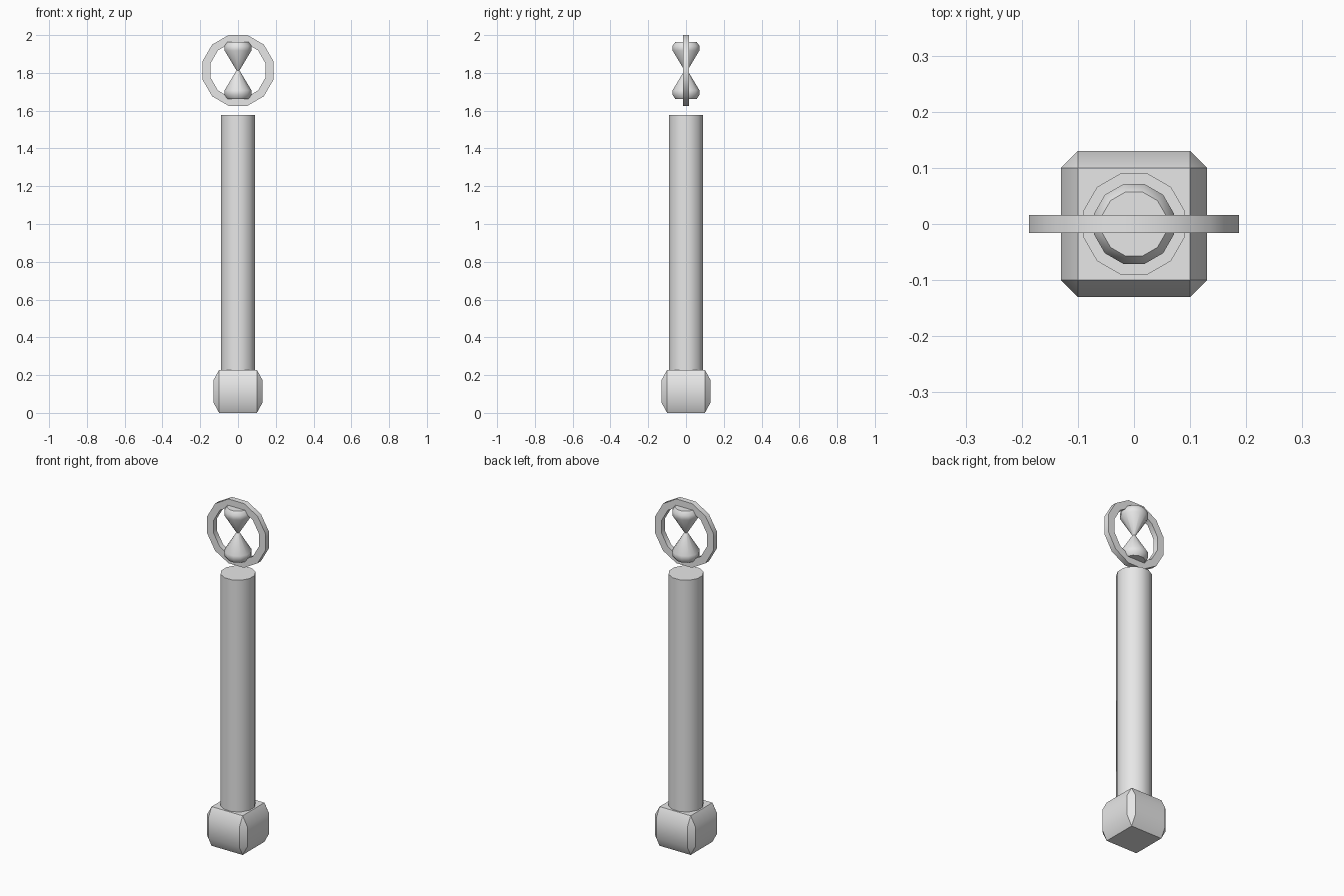
import bpy, bmesh, math
from mathutils import Matrix

SIDES = 12
FIT = 1 / math.cos(math.pi / SIDES)  # flat-to-flat radius -> corner radius

cube = bpy.data.objects.get("Cube")
if cube:
    bpy.data.objects.remove(cube, do_unlink=True)

grey = bpy.data.materials.new("plain grey")
grey.use_nodes = True
grey.diffuse_color = (0.8, 0.8, 0.8, 1)
grey.node_tree.nodes["Principled BSDF"].inputs["Base Color"].default_value = (0.8, 0.8, 0.8, 1)


def finish(bm, name):
    """Turn a bmesh into a shaded object."""
    bmesh.ops.recalc_face_normals(bm, faces=bm.faces)
    mesh = bpy.data.meshes.new(name)
    bm.to_mesh(mesh)
    bm.free()
    mesh.materials.append(grey)
    obj = bpy.data.objects.new(name, mesh)
    bpy.context.collection.objects.link(obj)
    bpy.ops.object.select_all(action='DESELECT')
    obj.select_set(True)
    bpy.context.view_layer.objects.active = obj
    bpy.ops.object.shade_smooth_by_angle(angle=math.radians(35))
    return obj


def lathe(name, profile, closed=False, matrix=Matrix()):
    """Turn a (radius, height) profile around z, flats facing the axes."""
    bm = bmesh.new()
    rings = []
    for r, z in profile:
        ring = []
        for i in range(SIDES):
            a = math.tau * (i + 0.5) / SIDES
            ring.append(bm.verts.new((r * FIT * math.cos(a), r * FIT * math.sin(a), z)))
        rings.append(ring)
    pairs = list(zip(rings, rings[1:]))
    if closed:
        pairs.append((rings[-1], rings[0]))
    else:
        bm.faces.new(rings[0])
        bm.faces.new(rings[-1])
    for low, high in pairs:
        for i in range(SIDES):
            j = (i + 1) % SIDES
            bm.faces.new((low[i], low[j], high[j], high[i]))
    bm.transform(matrix)
    return finish(bm, name)


# Base block: a cube with bulging sides and bevelled upright corners
bm = bmesh.new()
for sx in (-1, 1):
    for sy in (-1, 1):
        for z in (0, 0.228):
            bm.verts.new((0.1 * sx, 0.1 * sy, z))
        for z in (0.055, 0.173):
            bm.verts.new((0.13 * sx, 0.1 * sy, z))
            bm.verts.new((0.1 * sx, 0.13 * sy, z))
bmesh.ops.convex_hull(bm, input=bm.verts)
bmesh.ops.dissolve_limit(bm, angle_limit=0.02, verts=bm.verts, edges=bm.edges)
finish(bm, "base_block")

# Shaft
lathe("shaft", [(0.09, 0.228), (0.09, 1.577)])

# Floating ring, standing upright and facing the front
CENTRE = 1.813
lathe("upright_ring",
      [(0.187, -0.016), (0.187, 0.016), (0.145, 0.016), (0.145, -0.016)],
      closed=True,
      matrix=Matrix.Translation((0, 0, CENTRE)) @ Matrix.Rotation(math.pi / 2, 4, 'X'))

# Hourglass inside the ring, mirrored about its neck
half = [(0.057, 0.15), (0.071, 0.13), (0.071, 0.105), (0.008, 0)]
profile = [(r, CENTRE - h) for r, h in half] + [(r, CENTRE + h) for r, h in half[-2::-1]]
lathe("hourglass", profile)
